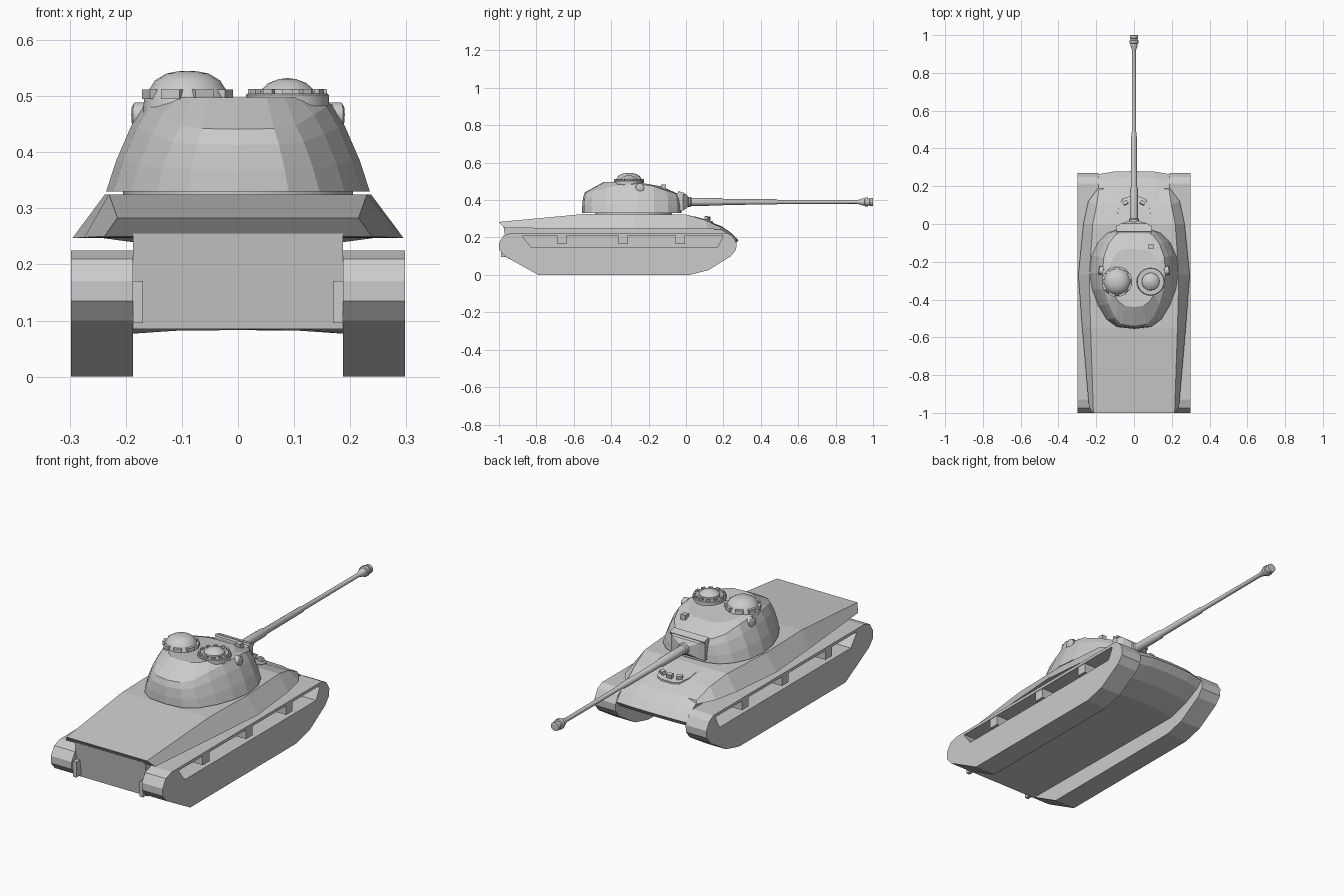
import bpy, bmesh
from math import sin, cos, pi
from mathutils import Vector, Matrix

if "Cube" in bpy.data.objects:
    bpy.data.objects.remove(bpy.data.objects["Cube"])


def loft(name, rings, smooth=False):
    """Skin a list of closed rings and cap both ends."""
    bm = bmesh.new()
    vs = [[bm.verts.new(p) for p in r] for r in rings]
    for a, b in zip(vs, vs[1:]):
        for i in range(len(a)):
            j = (i + 1) % len(a)
            bm.faces.new((a[i], a[j], b[j], b[i]))
    bm.faces.new(vs[0])
    bm.faces.new(vs[-1])
    bmesh.ops.recalc_face_normals(bm, faces=bm.faces)
    me = bpy.data.meshes.new(name)
    bm.to_mesh(me)
    bm.free()
    ob = bpy.data.objects.new(name, me)
    bpy.context.collection.objects.link(ob)
    if smooth:
        bpy.ops.object.select_all(action='DESELECT')
        ob.select_set(True)
        bpy.context.view_layer.objects.active = ob
        bpy.ops.object.shade_smooth_by_angle(angle=0.6)
    return ob


def lathe(name, profile, origin, axis=(0, 0, 1), n=16, smooth=True):
    """Revolve (radius, distance) pairs about an axis."""
    rot = Vector((0, 0, 1)).rotation_difference(Vector(axis))
    o = Vector(origin)
    return loft(name, [[o + rot @ Vector((r * cos(2 * pi * i / n), r * sin(2 * pi * i / n), h))
                        for i in range(n)] for r, h in profile], smooth)


def extrude(name, profile, x0, x1):
    """Extrude a (y, z) outline along x."""
    return loft(name, [[(x, y, z) for y, z in profile] for x in (x0, x1)])


def box(name, centre, size, turn=0.0, tilt=0.0):
    ob = loft(name, [[(sx * size[0] / 2, sy * size[1] / 2, sz * size[2] / 2)
                      for sx, sy in ((-1, -1), (1, -1), (1, 1), (-1, 1))] for sz in (-1, 1)])
    ob.data.transform(Matrix.Translation(centre) @ Matrix.Rotation(turn, 4, 'Z')
                      @ Matrix.Rotation(tilt, 4, 'X'))
    return ob


# Tracks, with the open slot under the top run and its spacer blocks
track = [(-.79, 0), (.02, 0), (.12, .025), (.24, .1), (.268, .135), (.27, .17), (.248, .208),
         (.215, .225), (.2, .225), (.195, .2), (.17, .15), (-.83, .15), (-.87, .2),
         (-.88, .225), (-.93, .225), (-.975, .21), (-1, .17), (-1, .135), (-.97, .1)]
for s, side in ((-1, "left"), (1, "right")):
    extrude(side + "_track", track, s * .187, s * .298)
    box(side + "_track_top_run", (s * .2425, -.34, .218), (.111, 1.09, .014))
    for y in (-.665, -.335, -.03):
        box(side + "_track_block", (s * .2425, y, .188), (.105, .05, .046))
    box(side + "_final_drive", (s * .178, -.95, .133), (.018, .08, .075))

# Lower hull with a bowed nose
hull = [(-.975, .255), (-.95, .085), (.06, .083), (.17, .115), (.25, .155), (.28, .185),
        (.245, .222), (.19, .26), (.08, .303), (0, .322), (-.3, .322)]
rings = []
for x, bow in ((-.187, .016), (-.11, .003), (0, 0), (.11, .003), (.187, .016)):
    rings.append([(x, y - bow if y > .05 else y, z - (bow * .4 if y > .05 else 0)) for y, z in hull])
loft("lower_hull", rings)

# Upper hull: y top, y bottom, half width top, z top, half width bottom, z bottom
deck = [(-1, -.97, .215, .283, .238, .25), (-.55, -.55, .23, .325, .274, .248),
        (-.27, -.27, .237, .325, .295, .247), (0, 0, .218, .322, .268, .247),
        (.1, .12, .198, .294, .242, .247), (.185, .19, .185, .255, .19, .24)]
loft("upper_hull", [[(-xb, yb, zb), (-xt, yt, zt), (xt, yt, zt), (xb, yb, zb)]
                    for yt, yb, xt, zt, xb, zb in deck])

# Turret ring and cast turret
lathe("turret_ring", [(.205, 0), (.205, .012)], (0, -.28, .321), n=24)
half = [(0, -.555), (.09, -.545), (.145, -.505), (.19, -.43), (.222, -.345), (.235, -.26),
        (.225, -.17), (.19, -.095), (.14, -.047), (.09, -.03), (0, -.025)]
plan = half + [(-x, y) for x, y in half[-2:0:-1]]


def shoulder(y):
    """Height of the turret shoulder along its length."""
    pts = [(-.6, .435), (-.5, .448), (-.4, .475), (-.28, .488), (-.17, .475), (-.08, .445), (0, .425)]
    for (a, p), (b, q) in zip(pts, pts[1:]):
        if y <= b:
            return p + (q - p) * (y - a) / (b - a)
    return q


def turret_ring(t, sx, sy):
    out = []
    for x, y in plan:
        out.append((x * sx, -.28 + (y + .28) * sy, .33 + t * (shoulder(y) - .33)))
    return out


roof = [(x * .57, -.28 + (y + .28) * .58, .497 - max(0, (y + .26) * .1)) for x, y in plan]
loft("turret", [turret_ring(0, 1, 1), turret_ring(.35, .925, 1), turret_ring(.75, .81, .985),
                turret_ring(1, .71, .95), roof], smooth=False)

# Mantlet: wedge block with a faceted face
mantlet = [(-.07, .088, .345, .435), (-.015, .09, .345, .438), (.003, .07, .355, .43),
           (.015, .03, .37, .41)]
loft("mantlet", [[(-w, y, a), (w, y, a), (w, y, b), (-w, y, b)] for y, w, a, b in mantlet])
box("mantlet_hood", (0, -.025, .438), (.184, .035, .01), tilt=-.3)

# Gun barrel with stepped sleeves and muzzle brake
lathe("gun_barrel", [(.028, 0), (.026, .025), (.021, .03), (.02, .19), (.0155, .2), (.0145, .48),
                     (.011, .49), (.01, .91), (.012, .925), (.019, .945), (.019, .955),
                     (.025, .957), (.025, .972), (.018, .974), (.018, .982), (.022, .984),
                     (.021, .999), (.01, 1)], (0, 0, .39), (0, 1, 0))

# Left cupola: tall dome with vision blocks
lathe("left_cupola", [(.08, -.02), (.077, .012), (.068, .026), (.058, .042), (.038, .054),
                      (.018, .058), (.002, .059)], (-.09, -.305, .486))
for i in range(8):
    a = (i + .5) * pi / 4
    box("left_cupola_periscope", (-.09 + .07 * cos(a), -.305 + .07 * sin(a), .503),
        (.02, .036, .017), turn=a)

# Right cupola: flat ring, low dome and a circle of small blocks
lathe("right_cupola_ring", [(.074, -.03), (.074, .012), (.07, .015), (.045, .015)],
      (.088, -.305, .49), n=24)
lathe("right_cupola_dome", [(.05, 0), (.046, .022), (.034, .033), (.016, .04), (.002, .042)],
      (.088, -.305, .49))
for i in range(12):
    a = i * pi / 6
    box("right_cupola_block", (.088 + .065 * cos(a), -.305 + .065 * sin(a), .506),
        (.011, .018, .013), turn=a)

# Rangefinder heads on both cheeks, and a small roof sight
for s in (-1, 1):
    lathe("rangefinder_head", [(.019, 0), (.019, .055), (.023, .057), (.023, .08), (.016, .084)],
          (s * .105, -.255, .466), (s, .12, 0), n=12)
box("roof_sight", (.09, -.12, .468), (.026, .026, .03))

# Driver's hatch on the glacis with three periscopes
outline = [(-.09, .045), (-.085, .09), (-.06, .135), (-.03, .145), (.03, .145), (.06, .135),
           (.085, .09), (.09, .045)]
loft("driver_hatch", [[(x * k, y, .322 - (y - .0) * .27 + h) for x, y in outline]
                      for k, h in ((1, -.02), (.97, .003))])
for x, y, a in ((-.045, .112, .45), (0, .122, 0), (.045, .112, -.45)):
    box("driver_periscope", (x, y, .301), (.026, .018, .022), turn=a, tilt=-.2)
